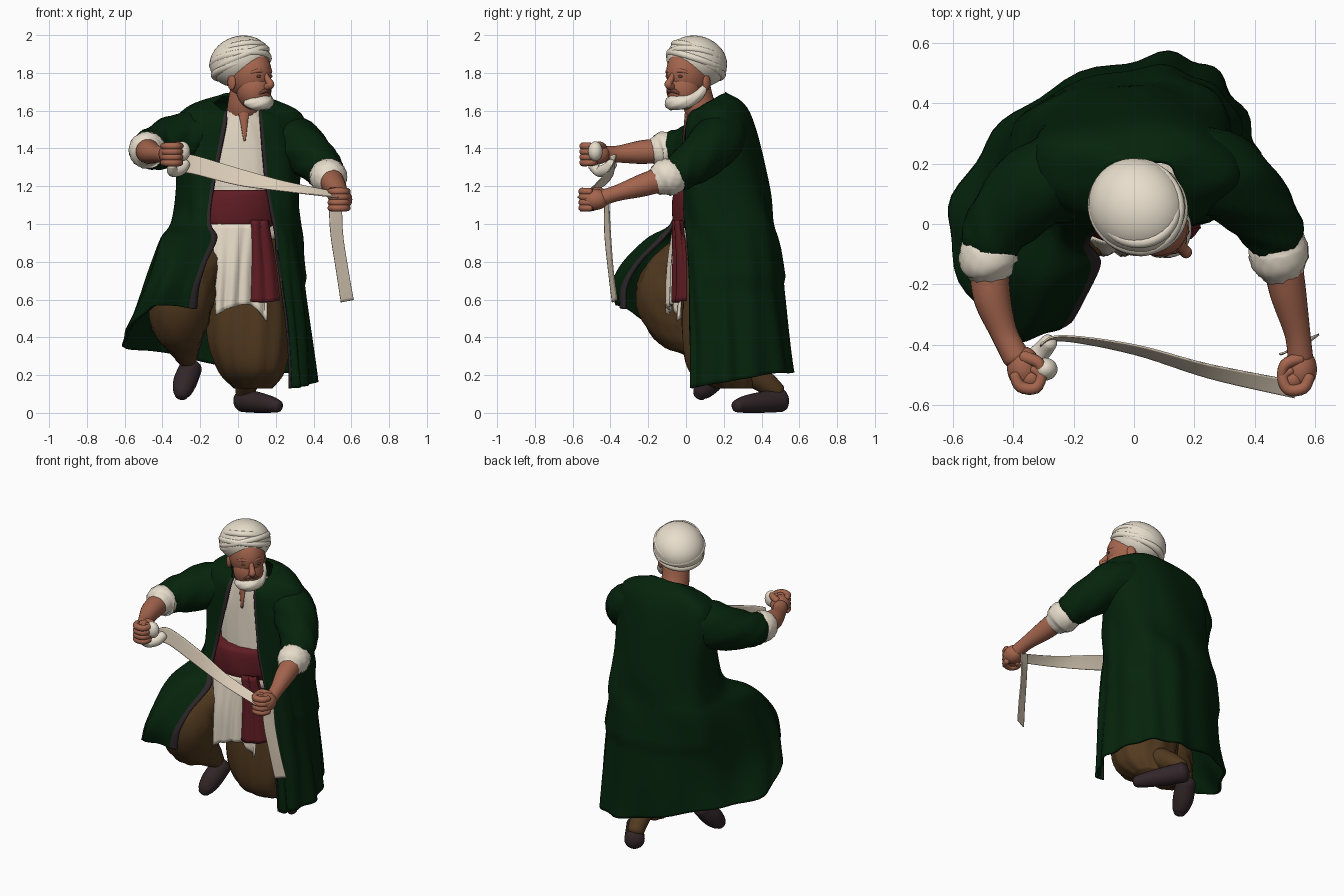
import bpy, bmesh, math
from mathutils import Vector as V, Matrix as M

def mat(name, r, g, b):
    m = bpy.data.materials.new(name)
    m.diffuse_color = (r, g, b, 1)
    return m

GREEN = mat("dark_green", .0015, .0165, .0035)
TRIM = mat("dark_trim", .026, .020, .022)
SKIN = mat("skin", .37, .13, .075)
WHITE = mat("warm_white", .84, .76, .63)
LINEN = mat("linen", .78, .69, .56)
BAND = mat("ribbon_beige", .70, .60, .47)
RED = mat("maroon", .115, .012, .017)
BROWN = mat("brown", .085, .042, .014)
SHOE = mat("shoe_dark", .032, .019, .022)
HAIR = mat("brow_brown", .15, .06, .035)

def cr(p, n):
    """Catmull-Rom through vectors, n steps per span."""
    out = []
    for i in range(len(p) - 1):
        a, b, c, d = p[max(i - 1, 0)], p[i], p[i + 1], p[min(i + 2, len(p) - 1)]
        for k in range(n):
            t = k / n
            out.append(.5 * (2 * b + (c - a) * t + (2 * a - 5 * b + 4 * c - d) * t * t
                             + (3 * b - a - 3 * c + d) * t ** 3))
    return out + [p[-1].copy()]

def finish(name, bm, mats, X=None):
    if X:
        bm.transform(X)
    bmesh.ops.recalc_face_normals(bm, faces=bm.faces)
    for f in bm.faces:
        f.smooth = True
    me = bpy.data.meshes.new(name)
    bm.to_mesh(me)
    bm.free()
    for m in mats:
        me.materials.append(m)
    ob = bpy.data.objects.new(name, me)
    bpy.context.collection.objects.link(ob)
    return ob

def skin(name, grid, mats, closed=True, rule=None, X=None):
    """Faces between successive rings or rows of points."""
    bm = bmesh.new()
    g = [[bm.verts.new(p) for p in row] for row in grid]
    n = len(g[0])
    for i in range(len(g) - 1):
        for j in range(n if closed else n - 1):
            k = (j + 1) % n
            f = bm.faces.new((g[i][j], g[i][k], g[i + 1][k], g[i + 1][j]))
            if rule:
                f.material_index = rule(i, j, n)
    if closed:
        bm.faces.new(g[0])
        bm.faces.new(g[-1])
    return finish(name, bm, mats, X)

def tube(name, pts, m, fold=0, lobes=5, n=24, sub=6, X=None):
    """Round tube; pts are (x, y, z, radius); ends are rounded off."""
    path = cr([V(p) for p in pts], sub)
    grid, side = [], None
    P = [V(p[:3]) for p in path]
    for i, p in enumerate(P):
        t = (P[min(i + 1, len(P) - 1)] - P[max(i - 1, 0)]).normalized()
        if side is None:
            side = t.orthogonal()
        side = (side - t * side.dot(t)).normalized()
        up = t.cross(side)
        ring = lambda r, o: [p + t * o + (side * math.cos(a) + up * math.sin(a)) * r
                             * (1 + fold * math.sin(lobes * a + i * .9))
                             for a in (2 * math.pi * k / n for k in range(n))]
        r = path[i][3]
        ends = [(math.cos(q), math.sin(q)) for q in (1.35, .9, .45)]
        if i == 0:
            grid += [ring(r * c, -r * s * .6) for c, s in ends]
        grid.append(ring(r, 0))
        if i == len(P) - 1:
            grid += [ring(r * c, r * s * .6) for c, s in reversed(ends)]
    return skin(name, grid, [m], X=X)

def loft(name, rings, m, fold=0, lobes=7, n=48, sub=6):
    """Horizontal ellipses; rings are (x, y, z, rx, ry)."""
    grid = []
    for i, (x, y, z, rx, ry) in enumerate(cr([V(r) for r in rings], sub)):
        ang = [2 * math.pi * k / n for k in range(n)]
        s = [1 + fold * math.sin(lobes * a + i * .25) for a in ang]
        grid.append([V((x + rx * q * math.cos(a), y + ry * q * math.sin(a), z)) for a, q in zip(ang, s)])
    return skin(name, grid, [m])

def sheet(name, rows, mats, nu=8, nv=6, thick=.012, disp=None, rule=None):
    """Cloth sheet through rows of points, given thickness."""
    rows = [cr([V(p) for p in r], nu) for r in rows]
    grid = list(zip(*[cr(list(c), nv) for c in zip(*rows)]))
    if disp:
        grid = [[disp(j / (len(r) - 1), i / (len(grid) - 1), p) for j, p in enumerate(r)]
                for i, r in enumerate(grid)]
    ob = skin(name, grid, mats, closed=False, rule=rule)
    s = ob.modifiers.new("thickness", 'SOLIDIFY')
    s.thickness, s.offset = thick, 0
    return ob

def ball(name, c, r, m, X=None, rx=0):
    bm = bmesh.new()
    bmesh.ops.create_uvsphere(bm, u_segments=32, v_segments=20, radius=1)
    bm.transform(M.Translation(c) @ M.Rotation(rx, 4, 'X') @ M.Diagonal((*r, 1)))
    return finish(name, bm, [m], X)

# Coat: rows (height, slope with y, nine xy points from one front edge round the back to the other)
coat = [
    (1.57, .58, (-.06, .04), (-.10, .07), (-.12, .13), (-.08, .19), (.02, .21), (.12, .19), (.15, .13), (.13, .07), (.11, .04)),
    (1.52, .2, (-.06, .0), (-.20, .04), (-.32, .15), (-.26, .28), (.02, .33), (.25, .28), (.34, .15), (.22, .04), (.12, .0)),
    (1.20, 0, (-.13, -.03), (-.23, .02), (-.31, .15), (-.27, .35), (.03, .43), (.26, .36), (.32, .18), (.26, .03), (.15, -.01)),
    (1.01, 0, (-.15, -.07), (-.25, -.04), (-.335, .12), (-.30, .36), (.03, .455), (.27, .40), (.32, .2), (.27, .04), (.18, .0)),
    (.92, 0, (-.11, -.12), (-.32, -.20), (-.405, -.02), (-.32, .36), (.03, .47), (.27, .41), (.325, .21), (.28, .045), (.20, .01)),
    (.79, 0, (-.17, -.25), (-.36, -.32), (-.455, -.08), (-.34, .36), (.04, .485), (.27, .42), (.335, .22), (.29, .05), (.22, .015)),
]
rows = [[(x, y, z + k * y) for x, y in pts] for z, k, *pts in coat]
rows.append([(-.21, -.32, .67), (-.41, -.365, .67), (-.52, -.10, .58), (-.37, .35, .52), (.05, .525, .48),
             (.28, .45, .46), (.37, .24, .45), (.33, .07, .45), (.26, .02, .45)])
rows.append([(-.22, -.32, .55), (-.46, -.34, .56), (-.605, .02, .36), (-.39, .36, .32), (.05, .555, .22),
             (.29, .47, .21), (.40, .25, .17), (.35, .07, .14), (.28, .03, .13)])

def coat_folds(u, v, p):
    d = V((p.x - .03, p.y - .15, 0)).normalized()
    w = .012 * v * v * math.sin(u * 75) + .006 * math.sin(u * 34 + v * 13)
    if .35 < u < .85:  # overlapping upper layer at the back
        w += .015 * max(0, min(1, (p.z - .68) / .04)) * max(0, min(1, (1.1 - p.z) / .4))
    return p + d * w

sheet("long_coat", rows, [GREEN, TRIM], nu=10, nv=8, thick=.016, disp=coat_folds,
      rule=lambda i, j, n: int(j < 2 or j > n - 4))

# Sleeves, rolled cuffs and forearms
tube("right_sleeve", [(-.17, .18, 1.46, .15), (-.31, .13, 1.44, .145), (-.43, .02, 1.405, .118),
                      (-.48, -.07, 1.395, .098)], GREEN, .04)
tube("left_sleeve", [(.18, .19, 1.46, .15), (.31, .15, 1.42, .14), (.42, .04, 1.325, .115),
                     (.47, -.04, 1.27, .098)], GREEN, .04)
tube("right_cuff", [(-.475, -.065, 1.395, .085), (-.48, -.09, 1.392, .096), (-.48, -.13, 1.39, .096),
                    (-.475, -.155, 1.385, .078)], WHITE, .03, 9)
tube("left_cuff", [(.47, -.045, 1.27, .088), (.475, -.075, 1.255, .098), (.483, -.12, 1.24, .096),
                   (.49, -.15, 1.225, .076)], WHITE, .03, 9)
tube("right_forearm", [(-.48, -.12, 1.39, .065), (-.47, -.24, 1.38, .062), (-.43, -.36, 1.37, .045),
                       (-.39, -.44, 1.37, .045)], SKIN)
tube("left_forearm", [(.49, -.12, 1.24, .066), (.51, -.23, 1.205, .06), (.54, -.36, 1.165, .043),
                      (.55, -.44, 1.14, .042)], SKIN)

# Closed fists; s points to the curled side
for side, (x, y, z), s in (("right", (-.365, -.47, 1.37), 1), ("left", (.55, -.475, 1.13), -1)):
    ball(side + "_palm", (x, y - .005, z), (.055, .07, .056), SKIN)
    ball(side + "_grip", (x + s * .025, y - .04, z), (.045, .045, .055), SKIN)
    for k in range(4):
        h = z + .042 - k * .029
        tube(f"{side}_finger_{k + 1}", [(x - s * .03, y - .03, h, .018), (x - s * .01, y - .068, h, .02),
             (x + s * .04, y - .072, h, .02), (x + s * .058, y - .03, h, .018), (x + s * .03, y - .01, h, .014)],
             SKIN, n=10, sub=4)
    tube(side + "_thumb", [(x, y + .03, z + .035, .022), (x + s * .05, y + .01, z + .048, .019),
                           (x + s * .065, y - .04, z + .04, .014)], SKIN, n=12)

# Stretched ribbon with wrapped and hanging ends
sheet("stretched_ribbon", [[(-.31, -.40, 1.36), (-.31, -.41, 1.27)], [(-.24, -.37, 1.365), (-.24, -.385, 1.265)],
      [(0, -.40, 1.295), (0, -.43, 1.205)], [(.25, -.465, 1.225), (.25, -.51, 1.172)],
      [(.54, -.52, 1.165), (.53, -.575, 1.14)]], [BAND], thick=.006)
sheet("hanging_ribbon", [[(.48, -.43, 1.13), (.55, -.41, 1.14)], [(.49, -.43, .95), (.555, -.40, .95)],
      [(.52, -.41, .75), (.585, -.385, .75)], [(.545, -.39, .585), (.612, -.365, .598)]], [BAND], thick=.006)
ball("ribbon_roll", (-.295, -.48, 1.385), (.042, .038, .052), WHITE)
tube("ribbon_wrap", [(-.28, -.39, 1.32, .028), (-.305, -.42, 1.29, .032), (-.345, -.46, 1.28, .03),
                     (-.35, -.50, 1.31, .022)], WHITE)

# Shirt with open neck, and waist sash
loft("shirt", [(.03, .18, .92, .22, .19), (.02, .19, 1.2, .24, .2), (.02, .17, 1.4, .23, .175),
               (.03, .14, 1.52, .16, .14), (.03, .10, 1.60, .10, .09)], LINEN, .02, 16)
tube("neck", [(.02, .12, 1.54, .085), (.03, .07, 1.63, .085), (.04, .05, 1.72, .08)], SKIN)
sheet("open_neck", [[(.0, .01, 1.60), (.03, -.0, 1.60), (.06, .01, 1.60)], [(.015, .003, 1.54), (.03, -.005, 1.54), (.05, .003, 1.54)],
                    [(.03, -.007, 1.44), (.035, -.007, 1.44), (.04, -.007, 1.44)]], [SKIN], nu=3, thick=.01)
loft("waist_sash", [(-.015, .17, .98, .225, .225), (-.01, .17, 1.02, .245, .24), (-.01, .17, 1.1, .25, .243),
                    (-.005, .17, 1.16, .24, .235), (.0, .17, 1.18, .22, .22)], RED, .008, 9)
sheet("sash_tail", [[(.06, -.055, 1.02), (.11, -.055, 1.02), (.16, -.03, 1.02)],
                    [(.06, -.055, .8), (.13, -.05, .8), (.20, -.01, .8)],
                    [(.055, -.06, .59), (.14, -.055, .585), (.22, -.01, .595)]], [RED], thick=.02,
      disp=lambda u, v, p: p + V((0, .008 * math.sin(u * 15), 0)))
sheet("shirt_tail", [[(-.15, -.045, 1.0), (-.03, -.06, 1.0), (.07, -.05, 1.0), (.12, -.03, 1.0)],
                     [(-.12, -.085, .78), (-.03, -.09, .77), (.06, -.06, .77), (.15, -.03, .77)],
                     [(-.115, -.09, .52), (-.03, -.09, .56), (.07, -.06, .57), (.15, -.04, .49)]], [LINEN],
      thick=.015, disp=lambda u, v, p: p + V((0, .009 * (.3 + v) * math.sin(u * 26 + v * 3), 0)))

# Baggy trousers
loft("left_trouser", [(.04, .19, .98, .20, .17), (.04, .17, .7, .21, .185), (.055, .165, .4, .215, .185),
                      (.075, .19, .22, .175, .17), (.08, .25, .13, .10, .10)], BROWN, .03, 11)
tube("left_ankle", [(.07, .33, .22, .07), (.05, .42, .16, .06), (.035, .48, .11, .05)], BROWN)
tube("right_trouser", [(-.10, .15, .84, .14), (-.26, -.02, .74, .17), (-.30, -.09, .62, .175),
                       (-.31, -.04, .48, .155), (-.29, .06, .38, .10), (-.27, .15, .29, .055)], BROWN, .035, 8)

# Soft shoes
tube("left_shoe", [(.03, .50, .066, .062), (.10, .40, .056, .056), (.17, .31, .045, .045), (.21, .27, .036, .034)], SHOE)
tube("right_shoe", [(-.25, .19, .24, .06), (-.28, .13, .165, .063), (-.295, .085, .115, .05), (-.30, .07, .095, .036)], SHOE)

# Head, turned toward the left hand
H = M.Translation((.04, .03, 1.75)) @ M.Rotation(math.radians(47), 4, 'Z')
ball("skull", (0, -.02, .05), (.11, .135, .14), SKIN, H)
ball("jaw", (0, -.06, -.035), (.092, .095, .11), SKIN, H)
tube("nose", [(0, -.142, .045, .013), (0, -.165, .01, .017), (0, -.182, -.012, .02), (0, -.155, -.024, .02)], SKIN, n=14, X=H)
tube("beard", [(.098, .0, -.015, .014), (.092, -.035, -.06, .027), (.057, -.10, -.10, .036), (0, -.135, -.108, .038),
               (-.05, -.105, -.112, .034), (-.075, -.07, -.11, .016)], WHITE, .05, 6, X=H)
tube("moustache", [(.045, -.132, -.062, .006), (.022, -.15, -.048, .011), (0, -.155, -.043, .01),
                   (-.022, -.15, -.048, .011), (-.045, -.132, -.062, .006)], HAIR, n=12, X=H)
for name, s in (("left", 1), ("right", -1)):
    ball(name + "_ear", (s * .108, .0, .0), (.014, .026, .042), SKIN, H)
    ball(name + "_eye", (s * .042, -.138, .032), (.018, .008, .008), HAIR, H)
    tube(name + "_brow", [(s * .015, -.143, .055, .01), (s * .045, -.134, .062, .012), (s * .075, -.11, .052, .008)],
         SKIN, n=10, X=H)

# Wound turban: smooth core with low overlapping bands
ball("turban_core", (0, .04, .111), (.156, .17, .132), WHITE, H, math.radians(-20))
for k, (z, a, tx, ty, r) in enumerate(((.075, .132, -20, 0, .022), (.11, .140, -17, 9, .02),
                                       (.118, .138, -22, -9, .02), (.155, .118, -22, 8, .02))):
    T = M.Translation((0, .037, z)) @ M.Rotation(math.radians(tx), 4, 'X') @ M.Rotation(math.radians(ty), 4, 'Y')
    loop = [(a * math.cos(q), a * 1.1 * math.sin(q), 0, r) for q in (math.pi * i / 8 for i in range(17))]
    tube(f"turban_band_{k + 1}", loop, WHITE, n=16, sub=3, X=H @ T)
ball("turban_knot", (.0, .14, .07), (.075, .05, .07), WHITE, H)
